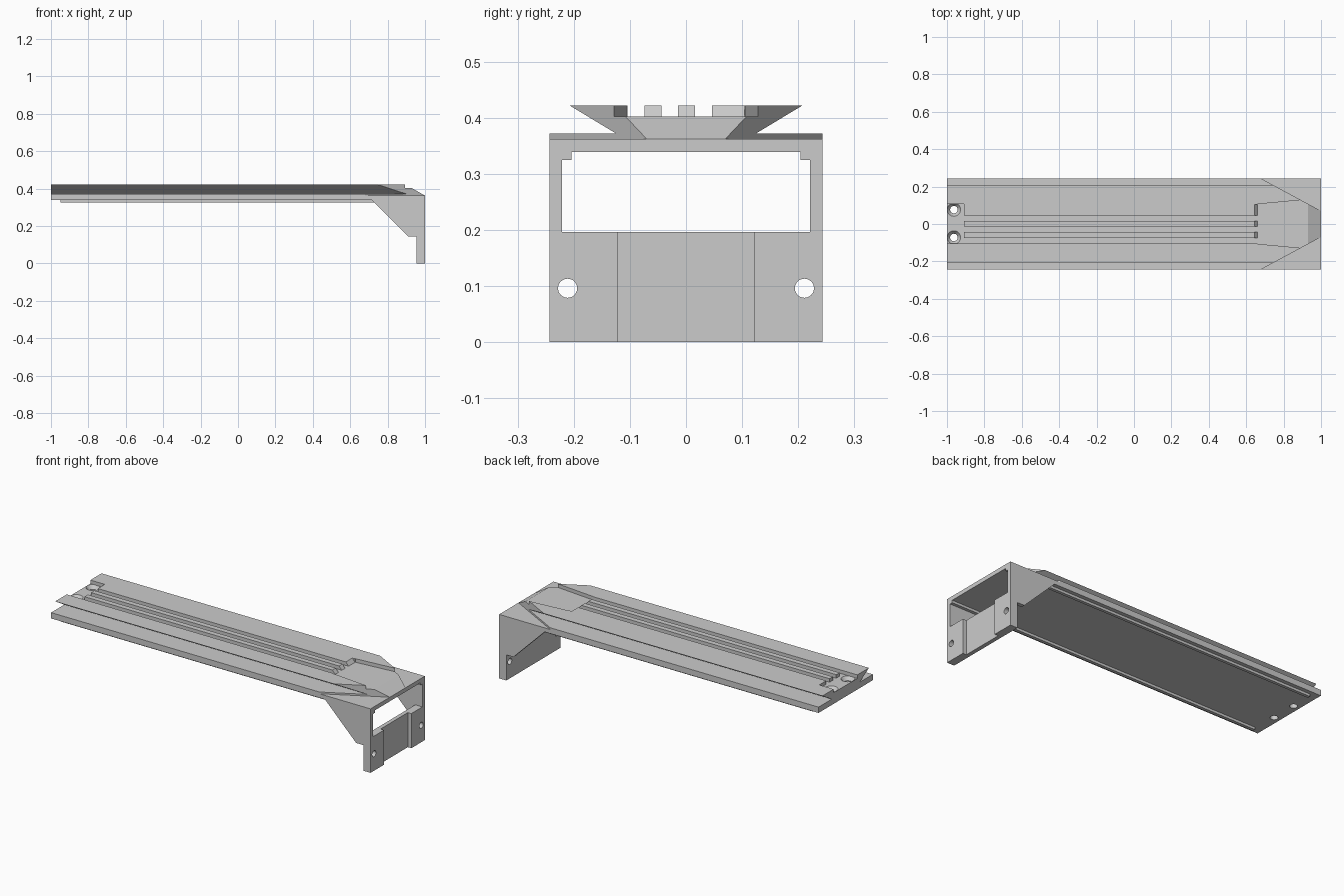
import bpy, math
from mathutils import Matrix

cube = bpy.data.objects.get("Cube")
if cube:
    bpy.data.objects.remove(cube, do_unlink=True)

GREY = (0.6, 0.6, 0.6, 1)
mat = bpy.data.materials.new("light grey")
mat.use_nodes = True
mat.diffuse_color = GREY
mat.node_tree.nodes["Principled BSDF"].inputs["Base Color"].default_value = GREY


def prism(name, profile, axis, lo, hi):
    """Extrude a 2D profile along an axis; the profile uses the other two axes in order."""
    def place(p, t):
        v = list(p)
        v.insert("xyz".index(axis), t)
        return v
    n = len(profile)
    verts = [place(p, t) for t in (lo, hi) for p in profile]
    faces = [range(n)[::-1], range(n, 2 * n)]
    faces += [(i, (i + 1) % n, n + (i + 1) % n, n + i) for i in range(n)]
    me = bpy.data.meshes.new(name)
    me.from_pydata(verts, [], [list(f) for f in faces])
    ob = bpy.data.objects.new(name, me)
    bpy.context.collection.objects.link(ob)
    me.materials.append(mat)
    bpy.context.view_layer.objects.active = ob
    bpy.ops.object.mode_set(mode='EDIT')
    bpy.ops.mesh.select_all(action='SELECT')
    bpy.ops.mesh.normals_make_consistent(inside=False)
    bpy.ops.object.mode_set(mode='OBJECT')
    return ob


def box(name, x0, x1, y0, y1, z0, z1):
    return prism(name, [(x0, y0), (x1, y0), (x1, y1), (x0, y1)], "z", z0, z1)


def drill(r1, r2, depth, loc, turn=0):
    bpy.ops.mesh.primitive_cone_add(vertices=32, radius1=r1, radius2=r2, depth=depth,
                                    location=loc, rotation=(0, turn, 0))
    ob = bpy.context.object
    ob.name = "drill"
    ob.data.materials.append(mat)
    return ob


def combine(ob, other, operation):
    mod = ob.modifiers.new(operation, 'BOOLEAN')
    mod.operation, mod.solver, mod.object = operation, 'EXACT', other
    bpy.context.view_layer.objects.active = ob
    bpy.ops.object.modifier_apply(modifier=mod.name)
    bpy.data.objects.remove(other, do_unlink=True)


HALF, INNER = 0.243, 0.221
UNDER, LEDGE, DECK, FLOOR, TOP = 0.339, 0.362, 0.372, 0.402, 0.422
OVER = TOP + 0.03

# Deck with dovetail rail
right = [(HALF, UNDER), (HALF, DECK), (0.125, DECK), (0.208, TOP)]
section = right + [(-y, z) for y, z in reversed(right)]
deck = prism("deck_and_rail", section, "x", -1, 1)

# Angled corners and sloped nose at the bracket end
for s in (1, -1):
    corner = [(0.6, s * 0.286), (1.05, s * 0.043), (1.05, s * 0.3), (0.6, s * 0.3)]
    combine(deck, prism("corner_cut", corner, "z", LEDGE, OVER), 'DIFFERENCE')
nose = [(0.93, FLOOR), (1.035, 0.342), (1.035, OVER), (0.93, OVER)]
combine(deck, prism("nose_cut", nose, "y", -0.3, 0.3), 'DIFFERENCE')

# Flared pocket with a bevelled back edge
pocket = [(0.66, -0.106), (0.893, -0.128), (1.1, -0.14),
          (1.1, 0.14), (0.893, 0.128), (0.66, 0.106)]
combine(deck, prism("pocket_cut", pocket, "z", FLOOR, OVER), 'DIFFERENCE')
bevel = [(0.643, TOP), (0.66, FLOOR), (0.68, FLOOR), (0.68, OVER), (0.643, OVER)]
combine(deck, prism("bevel_cut", bevel, "y", -0.104, 0.104), 'DIFFERENCE')

# Lengthwise grooves and the end recess
for y in (-0.089, -0.029, 0.031):
    combine(deck, box("groove_cut", -0.95, 0.67, y - 0.015, y + 0.015, FLOOR, OVER), 'DIFFERENCE')
combine(deck, box("recess_cut", -1.1, -0.91, -0.104, 0.108, FLOOR, OVER), 'DIFFERENCE')

# Countersunk screw holes
for y in (-0.072, 0.077):
    combine(deck, drill(0.02, 0.02, 0.3, (-0.963, y, 0.37)), 'DIFFERENCE')
    combine(deck, drill(0.02, 0.036, 0.02, (-0.963, y, FLOOR - 0.0098)), 'DIFFERENCE')

# Ribs under the deck
for s, side in ((1, "left"), (-1, "right")):
    lo, hi = sorted((s * 0.204, s * INNER))
    box("under_rib_" + side, -0.95, 1, lo, hi, 0.325, UNDER)

# Bracket: front plate with a shallow recess, gusset walls and bolt holes
plan = [(0.955, -HALF), (1, -HALF), (1, -0.122), (0.978, -0.122),
        (0.978, 0.122), (1, 0.122), (1, HALF), (0.955, HALF)]
bracket = prism("end_bracket", plan, "z", 0, 0.196)
gusset = [(0.715, UNDER), (0.91, 0.145), (0.955, 0.145),
          (0.955, 0.196), (1, 0.196), (1, UNDER)]
for s in (1, -1):
    lo, hi = sorted((s * INNER, s * HALF))
    combine(bracket, prism("gusset", gusset, "y", lo, hi), 'UNION')
for s in (1, -1):
    combine(bracket, drill(0.017, 0.017, 0.15, (0.98, s * 0.211, 0.096), math.pi / 2), 'DIFFERENCE')
